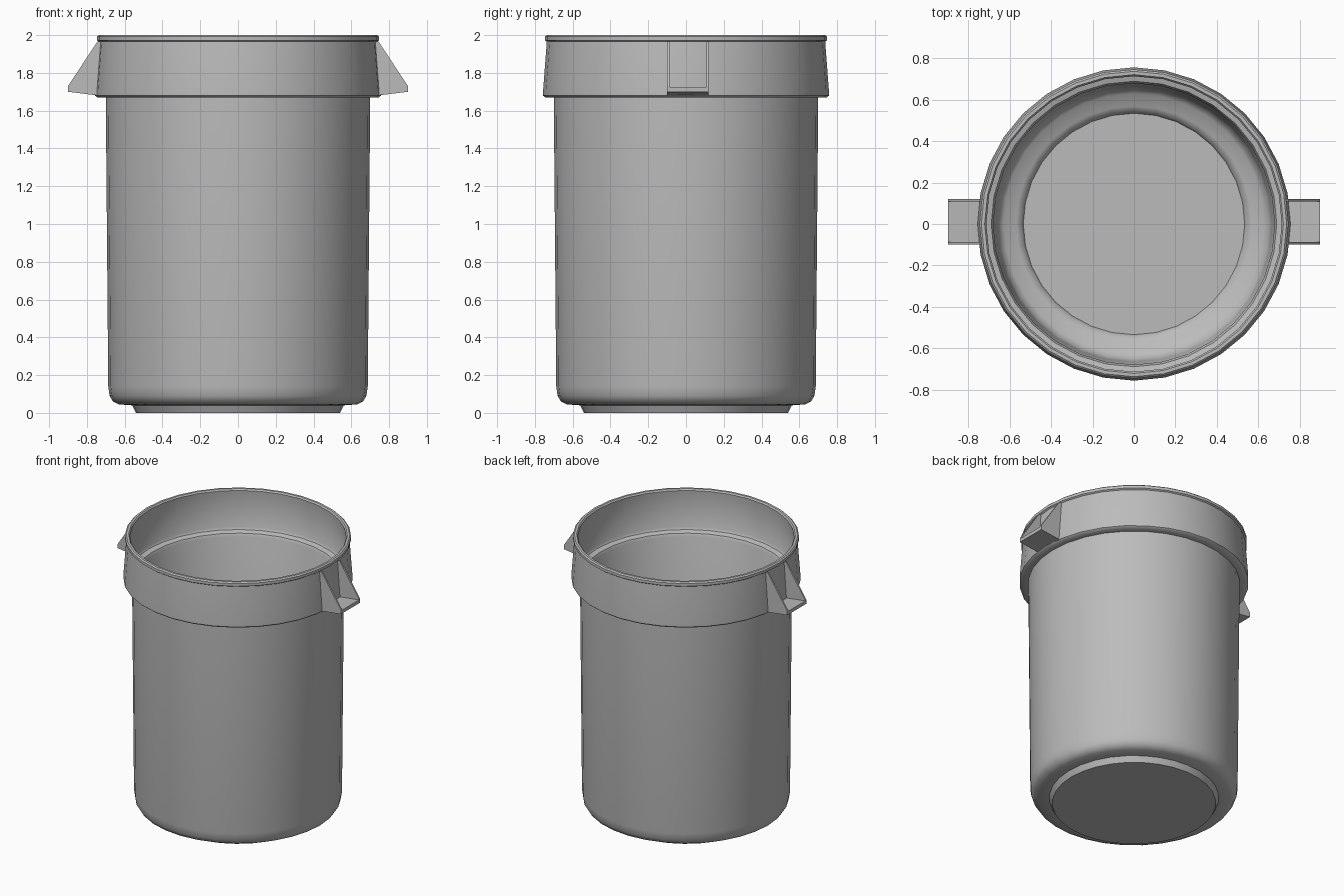
import bpy, bmesh, math

if "Cube" in bpy.data.objects:
    bpy.data.objects.remove(bpy.data.objects["Cube"])

SEG = 32
grey = bpy.data.materials.new("grey plastic")
grey.diffuse_color = (0.5, 0.5, 0.5, 1)
grey.use_nodes = True
grey.node_tree.nodes["Principled BSDF"].inputs["Base Color"].default_value = grey.diffuse_color


def finish(name, bm, smooth=None):
    bmesh.ops.recalc_face_normals(bm, faces=bm.faces)
    me = bpy.data.meshes.new(name)
    bm.to_mesh(me)
    bm.free()
    me.materials.append(grey)
    ob = bpy.data.objects.new(name, me)
    bpy.context.collection.objects.link(ob)
    if smooth:
        bpy.ops.object.select_all(action='DESELECT')
        ob.select_set(True)
        bpy.context.view_layer.objects.active = ob
        bpy.ops.object.shade_smooth_by_angle(angle=math.radians(smooth))
    return ob


def lathe(name, profile):
    """Revolve (radius, z) points about z and cap both ends."""
    bm = bmesh.new()
    rings = []
    for r, z in profile:
        rings.append([bm.verts.new((r * math.cos(2 * math.pi * i / SEG),
                                    r * math.sin(2 * math.pi * i / SEG), z))
                      for i in range(SEG)])
    for a, b in zip(rings, rings[1:]):
        for i in range(SEG):
            j = (i + 1) % SEG
            bm.faces.new((a[i], a[j], b[j], b[i]))
    bm.faces.new(rings[0])
    bm.faces.new(rings[-1])
    return finish(name, bm, 40)


def plate(name, outline, y0, y1, side):
    """Extrude an (x, z) outline from y0 to y1, mirrored in x by side."""
    bm = bmesh.new()
    a = [bm.verts.new((side * x, y0, z)) for x, z in outline]
    b = [bm.verts.new((side * x, y1, z)) for x, z in outline]
    bm.faces.new(a)
    bm.faces.new(b)
    for i in range(len(a)):
        j = (i + 1) % len(a)
        bm.faces.new((a[i], a[j], b[j], b[i]))
    return finish(name, bm)


# Bin shell: foot, rounded base, wall, flared band, lip, then back down inside
lathe("bin_shell", [
    (0.54, 0.0), (0.56, 0.04), (0.63, 0.045), (0.662, 0.06), (0.68, 0.09),
    (0.687, 0.14), (0.70, 1.67), (0.745, 1.67), (0.757, 1.68), (0.757, 1.70),
    (0.737, 1.965), (0.747, 1.972), (0.747, 1.992), (0.738, 2.0),
    (0.722, 2.0), (0.714, 1.99), (0.735, 1.715), (0.725, 1.70),
    (0.69, 1.69), (0.68, 1.67), (0.667, 0.15), (0.655, 0.10),
    (0.63, 0.075), (0.57, 0.06), (0.545, 0.045), (0.535, 0.02)])

# Handles: two triangular cheeks and a floor plate on each side
for label, s in (("right", 1), ("left", -1)):
    cheek = [(0.725, 1.965), (0.745, 1.965), (0.90, 1.73), (0.90, 1.70), (0.74, 1.68)]
    plate(label + "_handle_cheek_front", cheek, -0.10, -0.088, s)
    plate(label + "_handle_cheek_back", cheek, 0.108, 0.12, s)
    floor = [(0.74, 1.68), (0.90, 1.70), (0.90, 1.725), (0.74, 1.705)]
    plate(label + "_handle_floor", floor, -0.089, 0.109, s)
